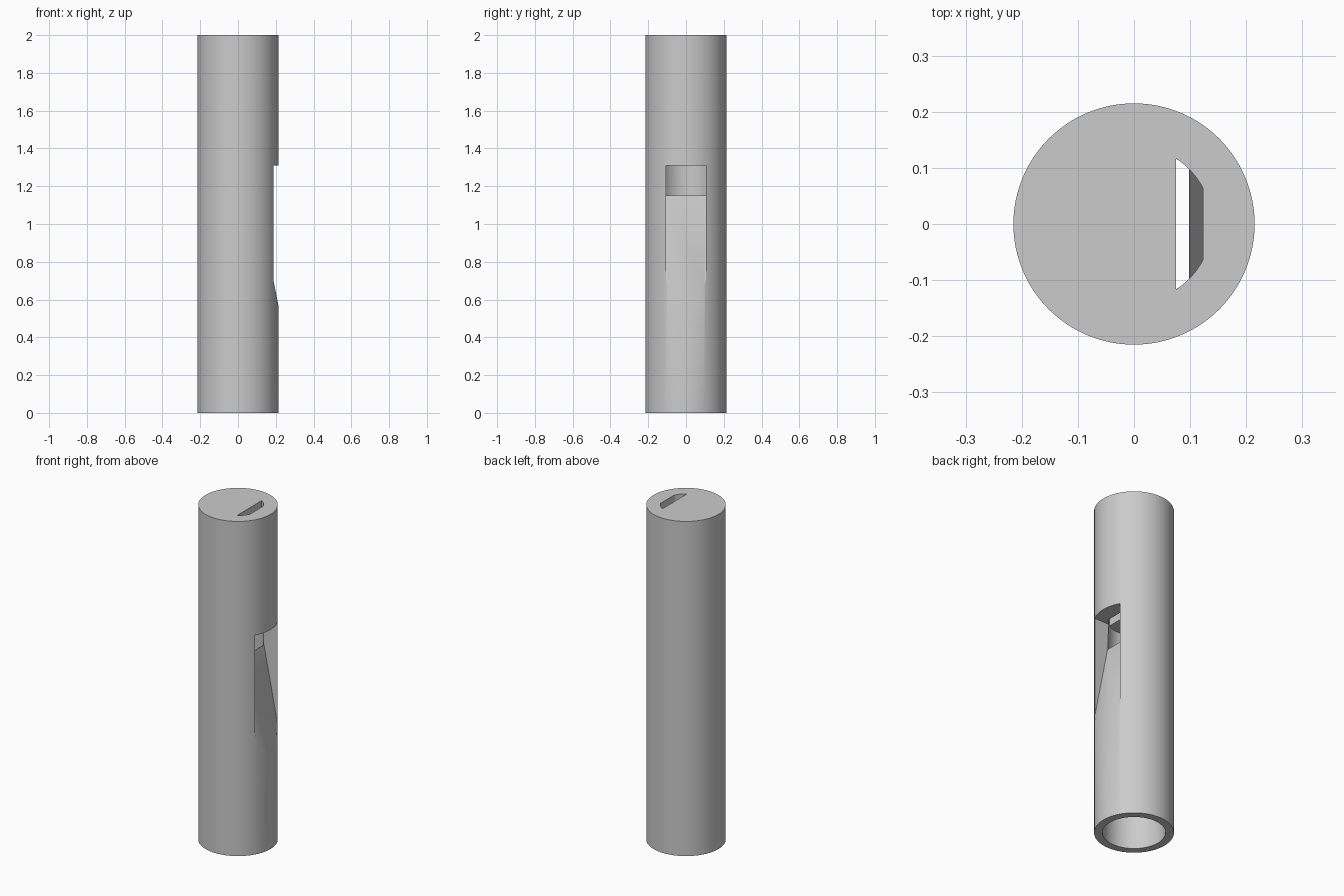
import bpy, bmesh, math

if "Cube" in bpy.data.objects:
    bpy.data.objects.remove(bpy.data.objects["Cube"], do_unlink=True)

TOP, OUTER, SIDES = 2.0, 0.215, 96
CEILING, LIP_Z, LIP_X = 1.31, 1.15, 0.098      # window top and lip edge
HALF_WIDTH, SLOPE = 0.105, 0.2                 # window half width, ramp slope

grey = bpy.data.materials.new("plain grey")
grey.use_nodes = True
colour = (0.6, 0.6, 0.6, 1)
grey.diffuse_color = colour
grey.node_tree.nodes["Principled BSDF"].inputs["Base Color"].default_value = colour


def add_object(name, bm):
    bmesh.ops.recalc_face_normals(bm, faces=bm.faces)
    mesh = bpy.data.meshes.new(name)
    bm.to_mesh(mesh)
    bm.free()
    obj = bpy.data.objects.new(name, mesh)
    bpy.context.collection.objects.link(obj)
    mesh.materials.append(grey)
    return obj


def cone(name, r_low, r_high, z_low, z_high):
    bm = bmesh.new()
    bmesh.ops.create_cone(bm, cap_ends=True, segments=SIDES, radius1=r_low,
                          radius2=r_high, depth=z_high - z_low)
    bmesh.ops.translate(bm, verts=bm.verts, vec=(0, 0, (z_low + z_high) / 2))
    return add_object(name, bm)


def prism(name, points, vec):
    bm = bmesh.new()
    face = bm.faces.new([bm.verts.new(p) for p in points])
    extruded = bmesh.ops.extrude_face_region(bm, geom=[face], use_keep_orig=True)
    moved = [v for v in extruded["geom"] if isinstance(v, bmesh.types.BMVert)]
    bmesh.ops.translate(bm, verts=moved, vec=vec)
    return add_object(name, bm)


def across(name, xz):
    return prism(name, [(x, -HALF_WIDTH, z) for x, z in xz], (0, 2 * HALF_WIDTH, 0))


def cut(target, cutters):
    for cutter in cutters:
        mod = target.modifiers.new(cutter.name, "BOOLEAN")
        mod.operation, mod.solver, mod.object = "DIFFERENCE", "EXACT", cutter
    bpy.context.view_layer.update()
    graph = bpy.context.evaluated_depsgraph_get()
    mesh = bpy.data.meshes.new_from_object(target.evaluated_get(graph))
    target.modifiers.clear()
    target.data = mesh
    for cutter in cutters:
        bpy.data.objects.remove(cutter, do_unlink=True)


# Tapered bore, leaving room for the lip that reaches into it
bore = cone("bore", 0.17, 0.139, 0, CEILING)
lip = across("lip", [(LIP_X, LIP_Z), (0.3, LIP_Z), (0.3, 0.55), (LIP_X + 0.06, 0.55)])
cut(bore, [lip])

# Side window with its sloping ramp
window = across("window", [(0.08, LIP_Z), (LIP_X, LIP_Z),
                           (0.3, LIP_Z - (0.3 - LIP_X) / SLOPE),
                           (0.3, CEILING), (0.08, CEILING)])

# Air slot through the solid head: an arc trimmed flat on both long sides
arc_r, wide, narrow = 0.1385, math.acos(0.075 / 0.1385), math.acos(0.123 / 0.1385)
angles = [narrow + (wide - narrow) * i / 8 for i in range(9)]
angles = [-a for a in reversed(angles)] + angles
slot = prism("air_slot", [(arc_r * math.cos(a), arc_r * math.sin(a), 1.25)
                          for a in angles], (0, 0, 0.85))

# Pipe body
body = cone("pipe_body", OUTER, OUTER, 0, TOP)
cut(body, [bore, window, slot])

bpy.ops.object.select_all(action="DESELECT")
body.select_set(True)
bpy.context.view_layer.objects.active = body
bpy.ops.object.shade_smooth_by_angle(angle=math.radians(30))
